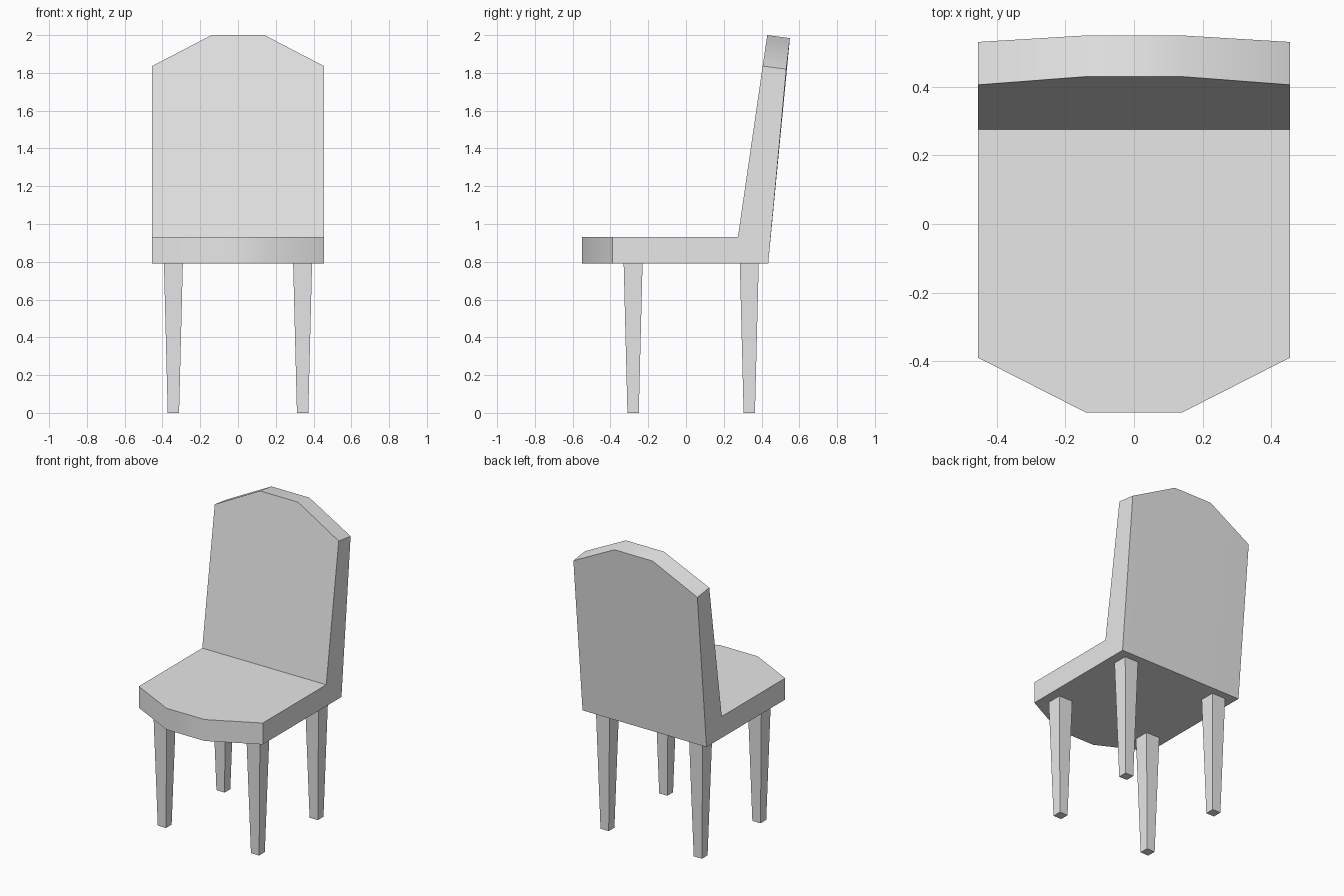
import bpy
import bmesh
import math

cube = bpy.data.objects.get("Cube")
if cube:
    bpy.data.objects.remove(cube, do_unlink=True)

# Single grey colour
grey = bpy.data.materials.new("plain_grey")
grey.use_nodes = True
colour = (0.8, 0.8, 0.8, 1)
grey.diffuse_color = colour
grey.node_tree.nodes["Principled BSDF"].inputs["Base Color"].default_value = colour


def finish(name, bm):
    bmesh.ops.recalc_face_normals(bm, faces=bm.faces)
    mesh = bpy.data.meshes.new(name)
    bm.to_mesh(mesh)
    bm.free()
    mesh.materials.append(grey)
    obj = bpy.data.objects.new(name, mesh)
    bpy.context.collection.objects.link(obj)
    return obj


def loft(name, rings):
    """Skin a row of matching closed rings and cap both ends."""
    bm = bmesh.new()
    loops = [[bm.verts.new(p) for p in ring] for ring in rings]
    for a, b in zip(loops, loops[1:]):
        for i in range(len(a)):
            j = (i + 1) % len(a)
            bm.faces.new((a[i], a[j], b[j], b[i]))
    bm.faces.new(loops[0])
    bm.faces.new(loops[-1])
    return finish(name, bm)


# Seat and backrest: L-shaped side profiles, shortened at the outer edges
def profile(x, front, top_y, top_z, rear_y):
    outline = [(front, 0.79), (front, 0.932), (0.275, 0.932),
               (top_y, top_z), (rear_y, top_z - 0.016), (0.435, 0.79)]
    return [(x, y, z) for y, z in outline]


def inner(x):
    return profile(x, -0.55, 0.43, 2.0, 0.55)


def outer(x):
    return profile(x, -0.39, 0.406, 1.836, 0.531)


seat = loft("seat_and_backrest",
            [outer(-0.455), inner(-0.14), inner(0.14), outer(0.455)])
bpy.context.view_layer.objects.active = seat
seat.select_set(True)
bpy.ops.object.shade_smooth_by_angle(angle=math.radians(30))
seat.select_set(False)


# Four tapered square legs
def square(cx, cy, half, z):
    return [(cx + sx * half, cy + sy * half, z)
            for sx, sy in ((-1, -1), (1, -1), (1, 1), (-1, 1))]


for end, y in (("front", -0.28), ("back", 0.335)):
    for side, x in (("left", 0.342), ("right", -0.342)):
        loft(f"{end}_{side}_leg",
             [square(x, y, 0.03, 0), square(x, y, 0.05, 0.79)])
